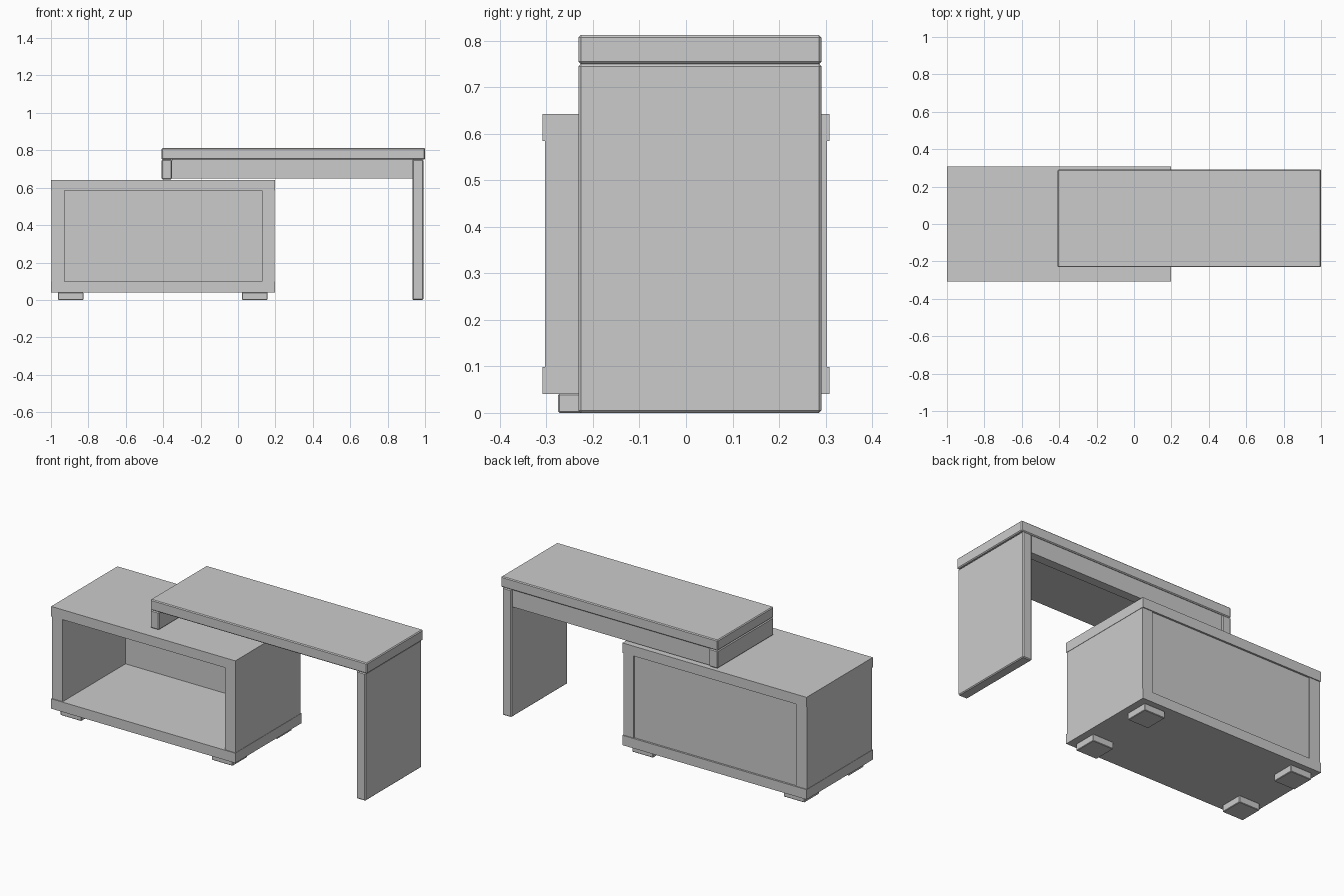
import bpy
import bmesh

if "Cube" in bpy.data.objects:
    bpy.data.objects.remove(bpy.data.objects["Cube"])


def box(name, x, y, z, bevel=0.0):
    """Axis-aligned board given by its (min, max) extents."""
    bm = bmesh.new()
    bmesh.ops.create_cube(bm, size=1.0)
    for v in bm.verts:
        v.co = [(a + b) / 2 + c * (b - a) for c, (a, b) in zip(v.co, (x, y, z))]
    if bevel:
        bmesh.ops.bevel(bm, geom=bm.edges[:], offset=bevel, segments=1,
                        affect='EDGES')
    mesh = bpy.data.meshes.new(name)
    bm.to_mesh(mesh)
    bm.free()
    obj = bpy.data.objects.new(name, mesh)
    bpy.context.collection.objects.link(obj)
    return obj


# Open-fronted cabinet: slabs, sides, back panel
CX, CY = (-1.0, 0.198), (-0.308, 0.308)
SIDE_Y, SIDE_Z = (-0.303, 0.303), (0.099, 0.584)
box("cabinet_bottom", CX, CY, (0.041, 0.099))
box("cabinet_top", CX, CY, (0.584, 0.642))
box("cabinet_side_left", (-0.998, -0.928), SIDE_Y, SIDE_Z)
box("cabinet_side_right", (0.128, 0.196), SIDE_Y, SIDE_Z)
box("cabinet_back", (-0.928, 0.128), (0.28, 0.297), SIDE_Z)

# Square feet under the four corners
for side, x in (("left", (-0.963, -0.827)), ("right", (0.022, 0.158))):
    for end, y in (("front", (-0.275, -0.139)), ("back", (0.139, 0.275))):
        box(f"foot_{end}_{side}", x, y, (0.0, 0.041), 0.003)

# Desk resting on the cabinet: top, end leg, short support, back rail
DY = (-0.231, 0.291)
box("desk_top", (-0.409, 1.0), DY, (0.75, 0.812), 0.005)
box("desk_leg", (0.932, 0.991), DY, (0.0, 0.75), 0.005)
box("desk_support", (-0.409, -0.353), DY, (0.645, 0.75), 0.005)
box("desk_rail", (-0.354, 0.933), (0.23, 0.283), (0.648, 0.751))
